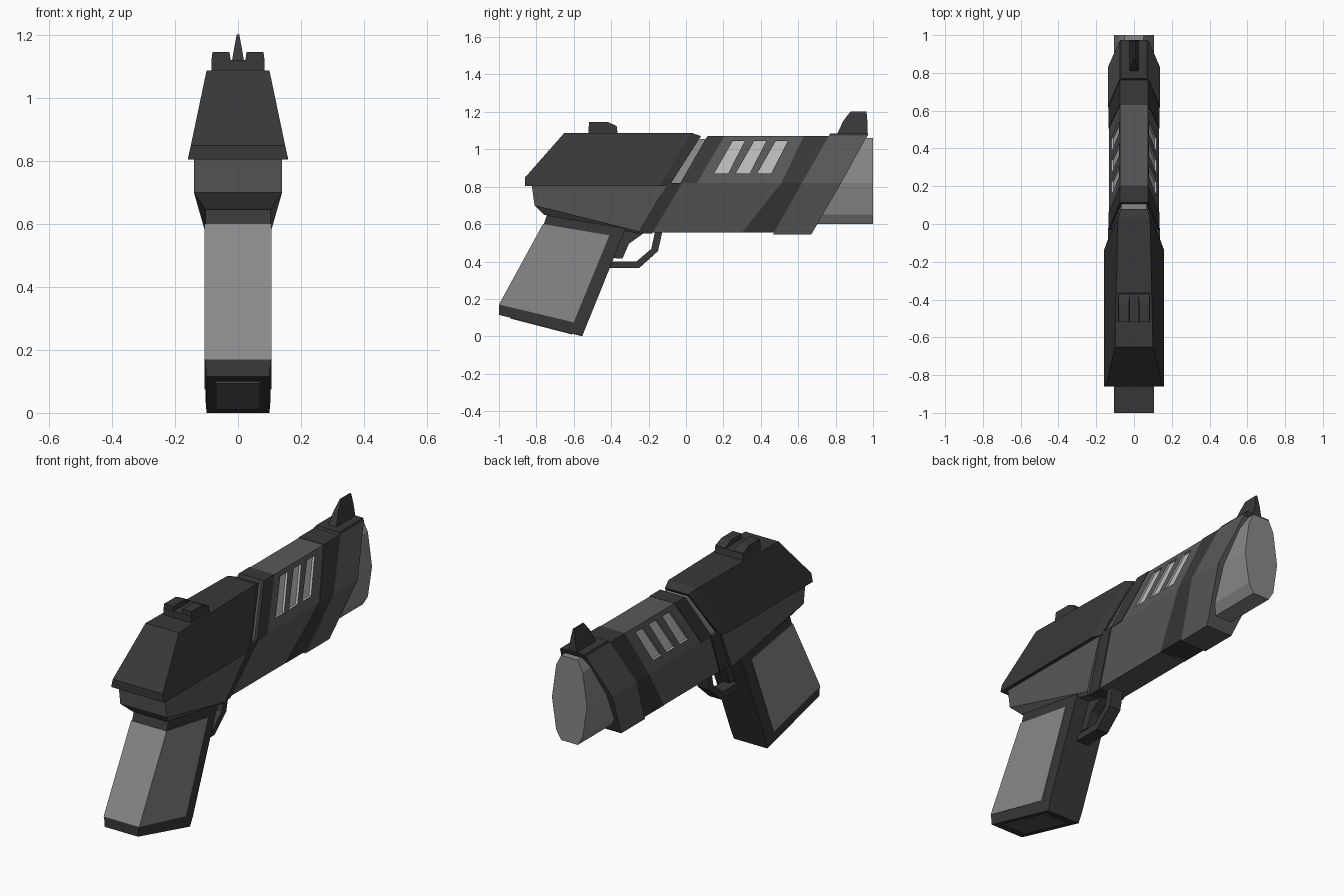
import bpy, bmesh


def material(name, v):
    m = bpy.data.materials.new(name)
    m.diffuse_color = (v, v, v, 1)
    return m


DARK, MID = material("dark_grey", 0.04), material("mid_grey", 0.10)
LIGHT, PALE = material("light_grey", 0.25), material("pale_grey", 0.5)


def loft(name, levels, mat):
    """Stack of levels; each level is a row of (y, z, half_width[, centre_x]) points."""
    bm = bmesh.new()
    rings = []
    for lv in levels:
        pts = [(p + (0,))[:4] for p in lv]
        right = [bm.verts.new((cx + w, y, z)) for y, z, w, cx in pts]
        left = [bm.verts.new((cx - w, y, z)) for y, z, w, cx in pts]
        rings.append((right, left))
    for (r0, l0), (r1, l1) in zip(rings, rings[1:]):
        a, b = r0 + l0[::-1], r1 + l1[::-1]
        for i in range(len(a)):
            j = (i + 1) % len(a)
            bm.faces.new((a[i], a[j], b[j], b[i]))
    for r, l in (rings[0], rings[-1]):
        for i in range(len(r) - 1):
            bm.faces.new((r[i], r[i + 1], l[i + 1], l[i]))
    bmesh.ops.recalc_face_normals(bm, faces=bm.faces)
    me = bpy.data.meshes.new(name)
    bm.to_mesh(me)
    bm.free()
    me.materials.append(mat)
    ob = bpy.data.objects.new(name, me)
    bpy.context.collection.objects.link(ob)
    return ob


def segment(name, section, rear, front, mat):
    """Barrel piece: section of (z, half_width) with slanted rear and front ends."""
    return loft(name, [[(r, z, w), (f, z, w)]
                       for (z, w), r, f in zip(section, rear, front)], mat)


# Slide with tapered sides and a chamfered front
loft("slide", [
    [(-.86, .805, .16), (-.14, .805, .16), (-.09, .805, .138)],
    [(-.86, .85, .15), (-.115, .85, .15), (-.06, .85, .13)],
    [(-.65, 1.088, .10), (.03, 1.088, .085), (.08, 1.07, .07)]], DARK)

# Receiver under the slide
loft("receiver", [
    [(-.76, .65, .105), (-.26, .55, .085)],
    [(-.81, .70, .14), (-.25, .56, .10)],
    [(-.825, .81, .14), (-.10, .81, .14)]], MID)

# Barrel: slanted hexagonal segments
segment("frame_band", [(.55, .08), (.82, .137)], (-.265, -.11), (-.18, -.02), DARK)
segment("inner_collar", [(.80, .125), (1.055, .066)], (-.15, .0), (.0, .15), LIGHT)
body = segment("barrel_body", [(.555, .076), (.82, .132), (1.07, .073)],
               (-.19, -.03, .12), (.32, .54, .65), MID)
segment("rear_band", [(.82, .135), (1.072, .075)], (-.03, .115), (.06, .205), DARK)
segment("front_band", [(.555, .078), (.82, .135), (1.072, .075)],
        (.30, .51, .63), (.48, .63, .775), DARK)
segment("shroud", [(.545, .08), (.82, .138), (1.075, .077)],
        (.465, .62, .765), (.67, .83, .97), MID)
segment("muzzle", [(.60, .05), (.65, .08), (.82, .105), (1.0, .08), (1.06, .05)],
        [.64] * 5, [1.0] * 5, LIGHT)

# Recessed vents on both upper sides
for s in (-1, 1):
    for i in range(3):
        y = .15 + .115 * i
        cut = loft("vent_cutter", [
            [(y, .87, .012, s * .12), (y + .075, .87, .012, s * .12)],
            [(y + .1, 1.045, .012, s * .079), (y + .165, 1.045, .012, s * .079)]], PALE)
        cut.hide_render = True
        cut.hide_set(True)
        mod = body.modifiers.new("vent", 'BOOLEAN')
        mod.operation, mod.solver, mod.object = 'DIFFERENCE', 'EXACT', cut
        mod.material_mode = 'TRANSFER'

# Grip, its lighter panels and the magazine base
loft("grip", [
    [(-1.0, .115, .10), (-.555, .0, .10)],
    [(-1.0, .165, .104), (-.535, .05, .104)],
    [(-.76, .60, .104), (-.345, .52, .104)],
    [(-.74, .66, .104), (-.31, .60, .104)]], DARK)
loft("grip_panel", [
    [(-1.0, .17, .107), (-.60, .075, .107)],
    [(-.765, .60, .107), (-.41, .54, .107)]], LIGHT)
loft("magazine_base", [
    [(-.94, .095, .07), (-.61, .01, .07)],
    [(-.93, .14, .07), (-.60, .055, .07)]], MID)

# Trigger and guard
loft("trigger_guard", [[(-.43, .365, .035), (-.43, .40, .035)],
                       [(-.25, .365, .035), (-.265, .40, .035)],
                       [(-.15, .455, .035), (-.185, .468, .035)],
                       [(-.125, .565, .035), (-.165, .565, .035)]], DARK)
loft("trigger", [[(-.42, .42, .025), (-.34, .415, .025)],
                 [(-.40, .50, .025), (-.305, .495, .025)],
                 [(-.38, .57, .025), (-.20, .57, .025)]], DARK)

# Rear sight: base and two posts
loft("rear_sight_base", [[(-.52, 1.08, .085), (-.365, 1.08, .085)],
                         [(-.52, 1.122, .083), (-.37, 1.122, .083)]], DARK)
for s in (-1, 1):
    loft("rear_sight_post", [
        [(-.518, 1.09, .03, s * .054), (-.372, 1.09, .03, s * .054)],
        [(-.518, 1.125, .03, s * .054), (-.372, 1.125, .03, s * .054)],
        [(-.518, 1.147, .027, s * .054), (-.42, 1.147, .027, s * .054)]], DARK)

# Front sight: plate and blade
loft("front_sight_plate", [[(.76, 1.06, .076), (.965, 1.06, .076)],
                           [(.77, 1.084, .07), (.975, 1.084, .07)]], DARK)
loft("front_sight_blade", [[(.805, 1.075, .026), (.972, 1.075, .026)],
                           [(.84, 1.15, .014), (.97, 1.15, .014)],
                           [(.88, 1.203, .004), (.965, 1.203, .004)]], DARK)
